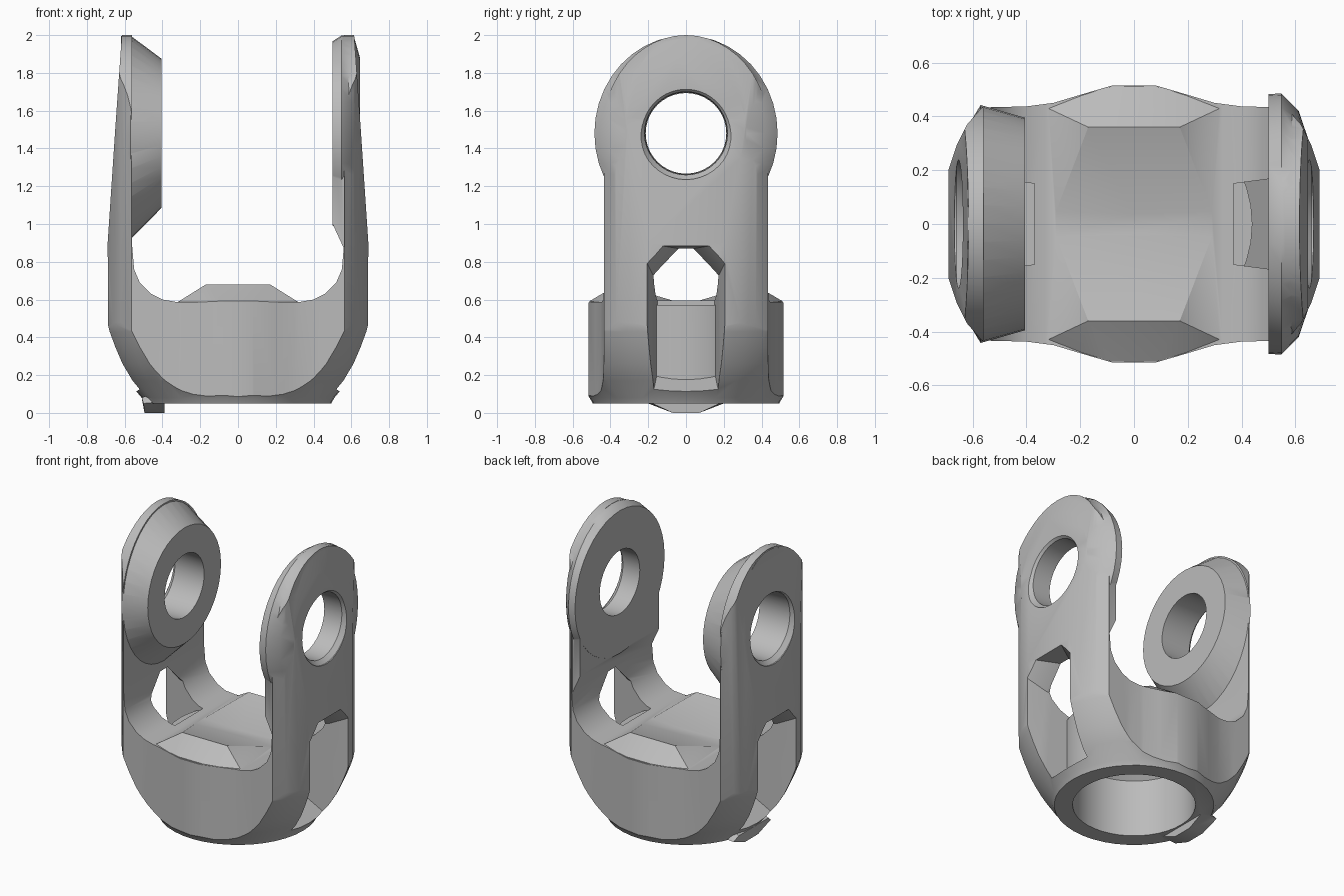
import bpy, bmesh
from math import sin, cos, pi, radians

cube = bpy.data.objects.get("Cube")
if cube:
    bpy.data.objects.remove(cube, do_unlink=True)

grey = bpy.data.materials.new("plain grey")
grey.use_nodes = True
colour = (0.5, 0.5, 0.5, 1)
grey.diffuse_color = colour
grey.node_tree.nodes["Principled BSDF"].inputs["Base Color"].default_value = colour


def finish(name, bm):
    bmesh.ops.recalc_face_normals(bm, faces=bm.faces)
    mesh = bpy.data.meshes.new(name)
    bm.to_mesh(mesh)
    bm.free()
    mesh.materials.append(grey)
    obj = bpy.data.objects.new(name, mesh)
    bpy.context.collection.objects.link(obj)
    return obj


def loft(name, rings):
    """Closed solid through rings with equal point counts."""
    bm = bmesh.new()
    loops = [[bm.verts.new(p) for p in ring] for ring in rings]
    n = len(loops[0])
    for a, b in zip(loops, loops[1:]):
        for i in range(n):
            j = (i + 1) % n
            bm.faces.new((a[i], a[j], b[j], b[i]))
    bm.faces.new(loops[0])
    bm.faces.new(loops[-1])
    return finish(name, bm)


def hull(name, points):
    bm = bmesh.new()
    for p in points:
        bm.verts.new(p)
    bmesh.ops.convex_hull(bm, input=bm.verts)
    return finish(name, bm)


def combine(target, other, operation):
    mod = target.modifiers.new("join", "BOOLEAN")
    mod.object, mod.operation, mod.solver = other, operation, "EXACT"
    bpy.ops.object.select_all(action="DESELECT")
    bpy.context.view_layer.objects.active = target
    target.select_set(True)
    bpy.ops.object.modifier_apply(modifier=mod.name)
    bpy.data.objects.remove(other, do_unlink=True)


def mirrored(half):
    return half + [(-a, b) for a, b in reversed(half) if a]


def turn(name, profile, n=40):
    """Solid of revolution about z from (radius, height) pairs."""
    return loft(name, [[(r * cos(2 * pi * i / n), r * sin(2 * pi * i / n), z)
                        for i in range(n)] for r, z in profile])


def lug(name, sections, n=40):
    """Elliptical sections along x around the pin axis."""
    return loft(name, [[(x, ry * cos(2 * pi * i / n), z + rz * sin(2 * pi * i / n))
                        for i in range(n)] for x, ry, rz, z in sections])


PIN_Z = 1.48

# U-shaped front profile
u_shape = mirrored([(0, 0.585), (0.33, 0.588), (0.4, 0.6), (0.46, 0.63), (0.52, 0.69),
                    (0.55, 0.76), (0.56, 0.88), (0.56, 2.0), (0.615, 2.0), (0.65, 1.5),
                    (0.69, 0.9), (0.685, 0.05)])
fork = loft("fork_body", [[(x, y, z) for x, z in u_shape] for y in (-0.7, 0.7)])

# Plan outline: bulged front and back, rounded arm corners
quarter = [(0.69, 0.2), (0.66, 0.29), (0.62, 0.37), (0.565, 0.433), (0.4, 0.437),
           (0.3, 0.45), (0.2, 0.48), (0.08, 0.515)]
half = [(x, -y) for x, y in reversed(quarter)] + quarter
combine(fork, loft("plan_outline", [[(x, y, z) for x, y in mirrored(half)]
                                    for z in (-0.1, 2.2)]), "INTERSECT")

# Rounded arm tops
arc = [(0.445 * cos(a * pi / 24), PIN_Z + 0.52 * sin(a * pi / 24)) for a in range(13)]
arc[-1] = (0, 2.0)
side = mirrored([(0.6, -0.1), (0.6, 1.2)] + arc)
combine(fork, loft("side_outline", [[(x, y, z) for y, z in side]
                                    for x in (-0.8, 0.8)]), "INTERSECT")

# Rounded underside
combine(fork, turn("base_rounding", [(0.483, 0.03), (0.51, 0.08), (0.585, 0.17), (0.64, 0.26),
                                     (0.68, 0.35), (0.71, 0.43), (0.735, 0.52), (0.735, 2.2)]),
        "INTERSECT")

# Raised rims at the front and back of the floor
for s in (-1, 1):
    rim = [(m * x, s * y, z) for m in (-1, 1) for x, y, z in
           ((0.17, 0.36, 0.68), (0.09, 0.51, 0.592), (0.33, 0.435, 0.58),
            (0.3, 0.02, 0.58), (0.09, 0.51, 0.53), (0.3, 0.02, 0.53))]
    combine(fork, hull("floor_rim", rim), "UNION")

# Deep boss on one arm
combine(fork, lug("deep_boss", [(-0.405, 0.395, 0.395, PIN_Z), (-0.57, 0.442, 0.54, 1.458),
                                (-0.62, 0.36, 0.515, PIN_Z)]), "UNION")

# Wide shallow lug on the other arm, with a flat pad running down from it
combine(fork, lug("wide_lug", [(0.5, 0.483, 0.487, PIN_Z), (0.548, 0.485, 0.518, PIN_Z),
                               (0.612, 0.42, 0.518, PIN_Z), (0.646, 0.32, 0.4, PIN_Z)]),
        "UNION")
pad = [(x, s * y, z) for s in (-1, 1) for x, y, z in
       ((0.501, 0.425, 1.0), (0.501, 0.425, 1.45), (0.57, 0.425, 1.45), (0.57, 0.425, 0.85))]
combine(fork, hull("inner_pad", pad), "UNION")

# Pin holes with a light chamfer, and side windows with pointed tops
for s in (-1, 1):
    combine(fork, lug("pin_hole", [(s * 0.3, 0.21, 0.21, PIN_Z), (s * 0.63, 0.22, 0.22, PIN_Z),
                                   (s * 0.66, 0.245, 0.245, PIN_Z),
                                   (s * 0.8, 0.245, 0.245, PIN_Z)]), "DIFFERENCE")
    rings = []
    for x, w, low, mid, high, flat in ((0.37, 0.15, 0.22, 0.72, 0.86, 0.02),
                                       (0.56, 0.175, 0.1, 0.73, 0.87, 0.04),
                                       (0.75, 0.22, -0.04, 0.82, 0.89, 0.16)):
        rings.append([(s * x, y, z) for y, z in
                      ((-w, low), (w, low), (w, mid), (flat, high),
                       (-flat, high), (-w, mid))])
    combine(fork, loft("side_window", rings), "DIFFERENCE")

# Round socket wall seen through the windows, and the blind socket underneath
combine(fork, turn("socket_wall", [(0.44, 0.1), (0.44, 0.57)]), "UNION")
combine(fork, turn("socket", [(0.38, -0.1), (0.38, 0.44), (0.32, 0.5)]), "DIFFERENCE")

# Small lip below one window
lip = [(x, s * y, z) for s in (-1, 1) for x, y, z in
       ((-0.495, 0.07, 0), (-0.39, 0.07, 0), (-0.5, 0.2, 0.05), (-0.39, 0.2, 0.06),
        (-0.51, 0.16, 0.08), (-0.42, 0.16, 0.12))]
combine(fork, hull("window_lip", lip), "UNION")

bpy.ops.object.select_all(action="DESELECT")
fork.select_set(True)
bpy.context.view_layer.objects.active = fork
bpy.ops.object.shade_smooth_by_angle(angle=radians(35))
